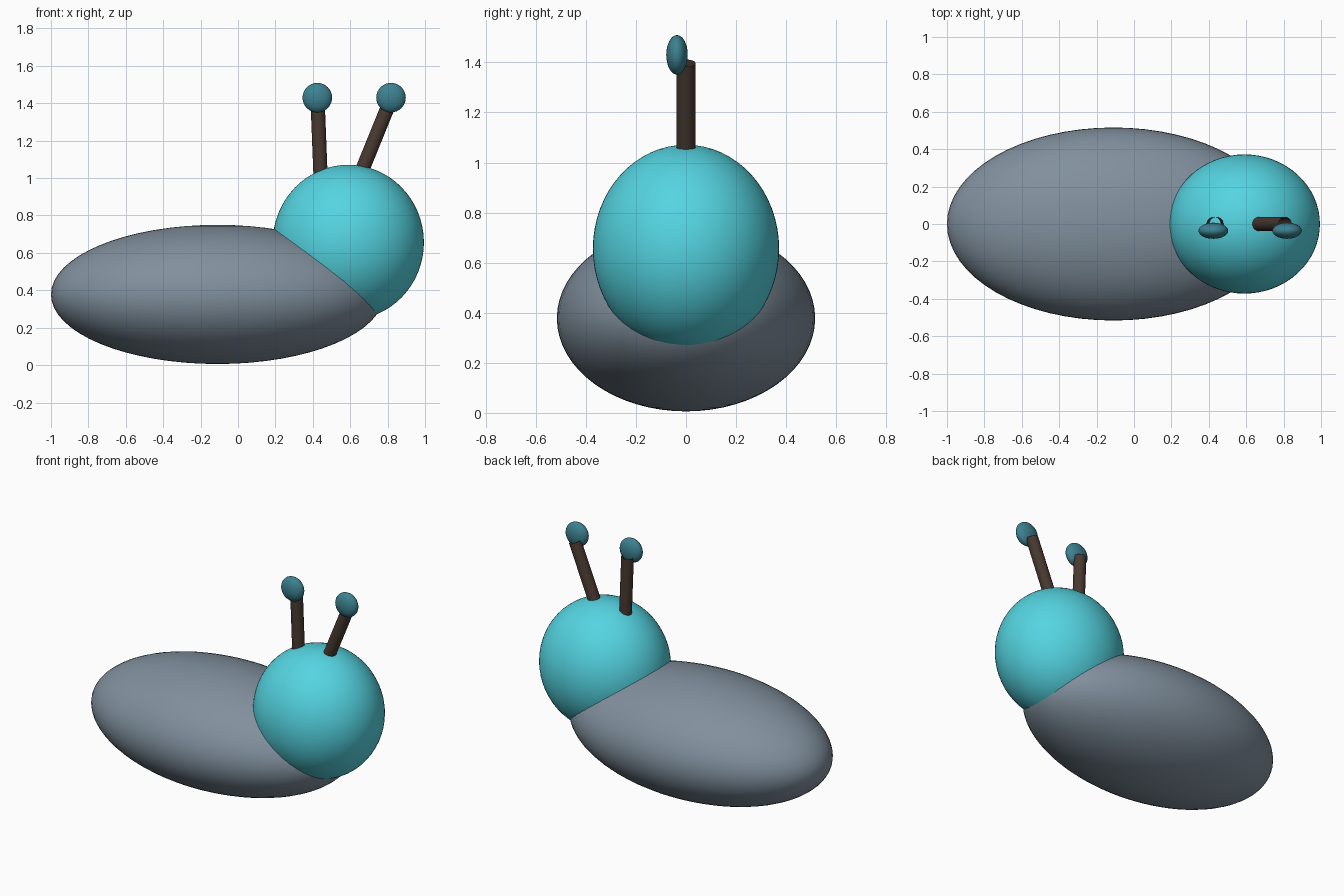
import bpy
from mathutils import Vector

if "Cube" in bpy.data.objects:
    bpy.data.objects.remove(bpy.data.objects["Cube"])


def material(name, rgb):
    m = bpy.data.materials.new(name)
    m.diffuse_color = (*rgb, 1)
    m.use_nodes = True
    m.node_tree.nodes["Principled BSDF"].inputs["Base Color"].default_value = m.diffuse_color
    return m


SLATE = material("slate", (0.22, 0.28, 0.34))
CYAN = material("cyan", (0.09, 0.66, 0.75))
TEAL = material("teal", (0.045, 0.22, 0.28))
BROWN = material("brown", (0.065, 0.042, 0.03))


def finish(name, mat):
    obj = bpy.context.object
    obj.name = name
    obj.data.materials.append(mat)
    bpy.ops.object.shade_smooth()
    return obj


def ellipsoid(name, centre, radii, mat, segments=64, rings=32):
    bpy.ops.mesh.primitive_uv_sphere_add(segments=segments, ring_count=rings, radius=1, location=centre)
    bpy.context.object.scale = radii
    bpy.ops.object.transform_apply(location=False, rotation=False, scale=True)
    return finish(name, mat)


def open_tube(name, start, end, radius, mat):
    a, b = Vector(start), Vector(end)
    bpy.ops.mesh.primitive_cylinder_add(vertices=32, radius=radius, depth=(b - a).length,
                                        end_fill_type='NOTHING', location=(a + b) / 2)
    bpy.context.object.rotation_euler = (b - a).to_track_quat('Z', 'Y').to_euler()
    return finish(name, mat)


# Body and head
ellipsoid("body", (-0.11, 0, 0.378), (0.89, 0.516, 0.372), SLATE)
ellipsoid("head", (0.59, 0, 0.656), (0.404, 0.372, 0.415), CYAN)

# Antennae: hollow stalks with flattened tips set slightly forward
for side, foot, top, tip in (("left", (0.443, 0, 0.97), (0.426, 0, 1.40), 0.424),
                             ("right", (0.626, 0, 0.95), (0.808, 0, 1.397), 0.818)):
    open_tube(side + "_antenna_stalk", foot, top, 0.038, BROWN)
    ellipsoid(side + "_antenna_tip", (tip, -0.036, 1.43), (0.079, 0.043, 0.079), TEAL, 32, 16)
